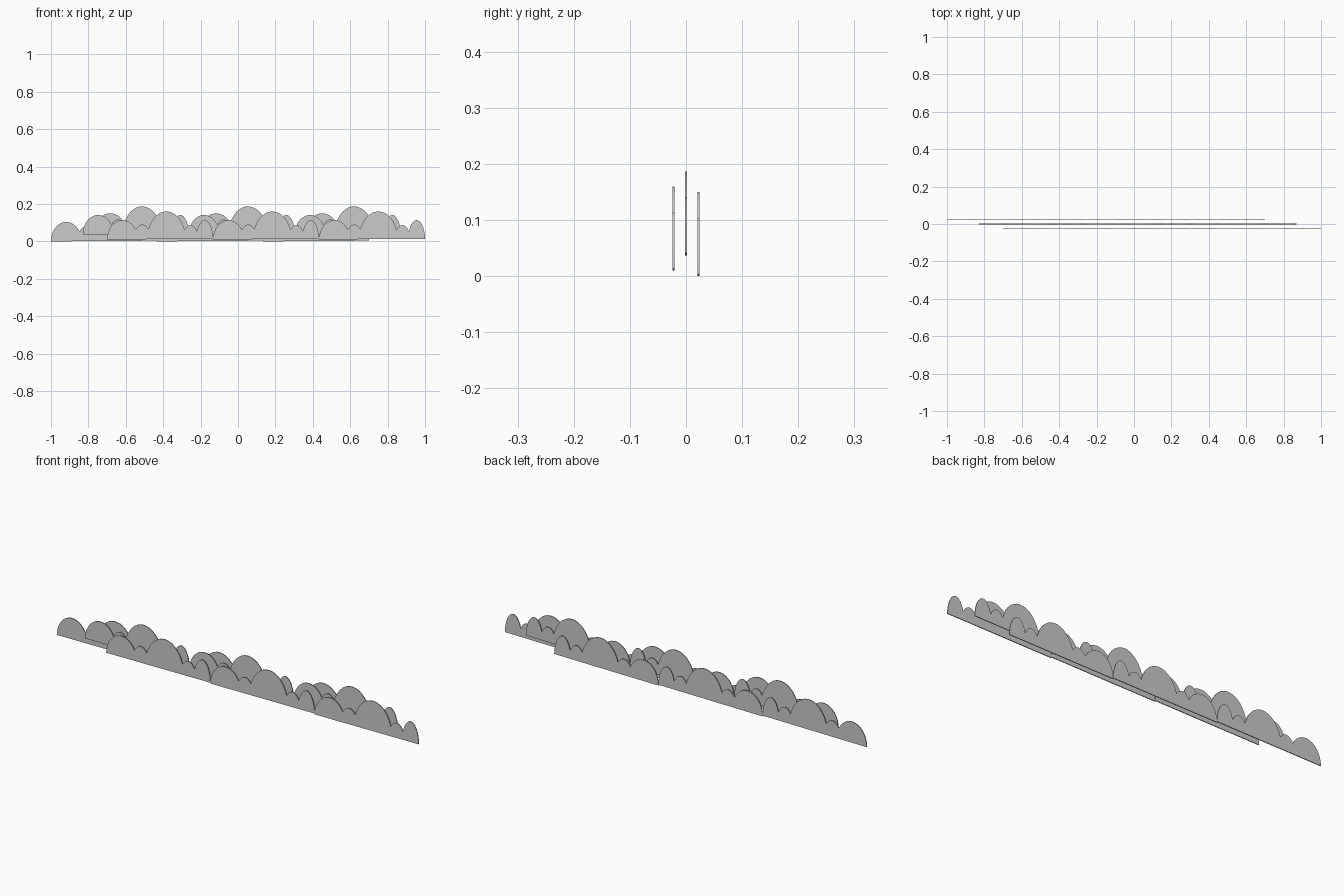
import bpy, bmesh, math

if "Cube" in bpy.data.objects:
    bpy.data.objects.remove(bpy.data.objects["Cube"])

UNIT = 1.7 / 3      # width of one cloud group
THICK = 0.004
# bumps of one group: centre x, half width, height
BUMPS = [(0.082, 0.082, 0.104), (0.188, 0.046, 0.08), (0.317, 0.104, 0.15),
         (0.446, 0.042, 0.077), (0.5217, 0.045, 0.104)]


def height(b, x):
    t = (x - b[0]) / b[1]
    return b[2] * math.sqrt(max(0.0, 1 - t * t))


def crossing(a, b):
    # where the falling side of a meets the rising side of b
    lo, hi = b[0] - b[1], a[0] + a[1]
    for _ in range(40):
        mid = (lo + hi) / 2
        if height(a, mid) > height(b, mid):
            lo = mid
        else:
            hi = mid
    return lo


def cloud_profile():
    cuts = [0.0] + [crossing(a, b) for a, b in zip(BUMPS, BUMPS[1:])] + [UNIT]
    pts = []
    for i, b in enumerate(BUMPS):
        angle = [math.acos(max(-1, min(1, (c - b[0]) / b[1]))) for c in cuts[i:i + 2]]
        n = 14
        for k in range(0 if i == 0 else 1, n + 1):
            t = angle[0] + (angle[1] - angle[0]) * k / n
            pts.append((b[0] + b[1] * math.cos(t), b[2] * math.sin(t)))
    return pts


def cloud_strip(name, x, y, z):
    bm = bmesh.new()
    face = bm.faces.new([bm.verts.new((px, -THICK / 2, pz)) for px, pz in cloud_profile()])
    ext = bmesh.ops.extrude_face_region(bm, geom=[face])
    verts = [v for v in ext["geom"] if isinstance(v, bmesh.types.BMVert)]
    bmesh.ops.translate(bm, verts=verts, vec=(0, THICK, 0))
    bmesh.ops.recalc_face_normals(bm, faces=bm.faces)
    mesh = bpy.data.meshes.new(name)
    bm.to_mesh(mesh)
    bm.free()
    obj = bpy.data.objects.new(name, mesh)
    obj.location = (x, y, z)
    bpy.context.collection.objects.link(obj)
    bpy.ops.object.select_all(action='DESELECT')
    obj.select_set(True)
    bpy.context.view_layer.objects.active = obj
    bpy.ops.object.shade_smooth_by_angle(angle=math.radians(30))
    # three groups side by side
    arr = obj.modifiers.new("repeat", 'ARRAY')
    arr.count = 3
    arr.use_relative_offset = False
    arr.use_constant_offset = True
    arr.constant_offset_displace = (UNIT, 0, 0)


# three staggered layers
cloud_strip("front_clouds", -0.70, -0.0225, 0.01)
cloud_strip("middle_clouds", -0.83, 0.0, 0.037)
cloud_strip("back_clouds", -1.0, 0.0225, 0.0)
